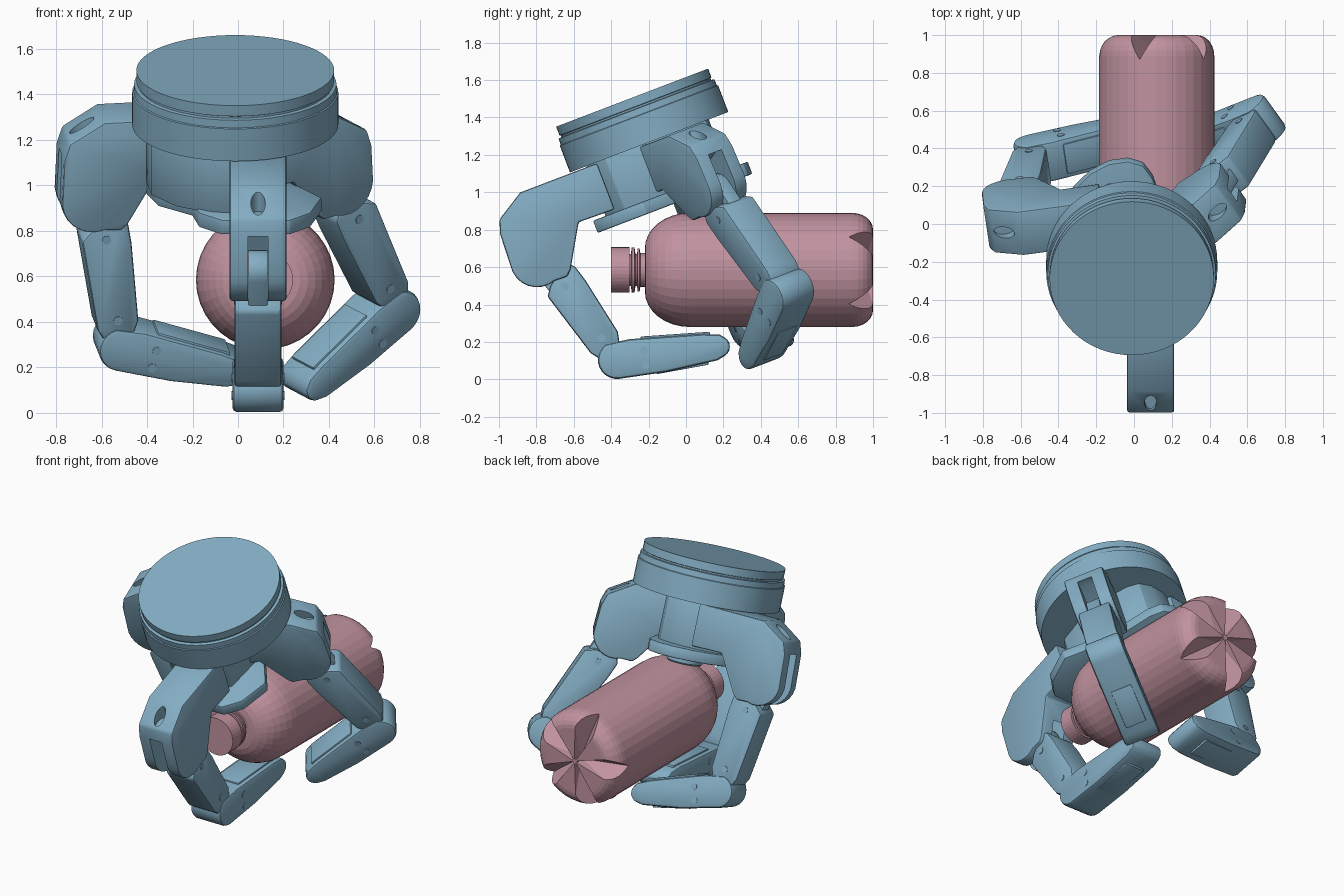
import bpy, bmesh, math
from mathutils import Matrix, Vector

if "Cube" in bpy.data.objects:
    bpy.data.objects.remove(bpy.data.objects["Cube"])

def material(name, col):
    m = bpy.data.materials.new(name)
    m.diffuse_color = col
    m.use_nodes = True
    m.node_tree.nodes["Principled BSDF"].inputs["Base Color"].default_value = m.diffuse_color
    return m

BLUE = material("blue_metal", (0.23, 0.42, 0.55, 1))
PINK = material("pink_plastic", (0.53, 0.29, 0.35, 1))

def finish(name, bm, mat, matrix=Matrix(), bevel=0.0, segs=2, smooth=True):
    bmesh.ops.recalc_face_normals(bm, faces=bm.faces)
    if bevel:
        edges = [e for e in bm.edges if e.calc_face_angle(0) > math.radians(35)]
        bmesh.ops.bevel(bm, geom=edges, offset=bevel, segments=segs, profile=0.5,
                        affect='EDGES', clamp_overlap=True)
    me = bpy.data.meshes.new(name)
    bm.to_mesh(me)
    bm.free()
    ob = bpy.data.objects.new(name, me)
    bpy.context.collection.objects.link(ob)
    ob.matrix_world = matrix
    me.materials.append(mat)
    if smooth:
        me.shade_smooth()
        me.set_sharp_from_angle(angle=math.radians(30))
    return ob

def prism(name, pts, width, matrix, bevel=0.0, mat=BLUE):
    """Extrude an (x, z) profile along y, centred on y = 0."""
    bm = bmesh.new()
    base = bm.faces.new([bm.verts.new((x, -width / 2, z)) for x, z in pts])
    new = bmesh.ops.extrude_face_region(bm, geom=[base])["geom"]
    bmesh.ops.translate(bm, vec=(0, width, 0),
                        verts=[v for v in new if isinstance(v, bmesh.types.BMVert)])
    return finish(name, bm, mat, matrix, bevel)

def lathe(name, prof, n, matrix, mat, smooth=True):
    """Spin a (radius, z) profile about z, capping both ends."""
    bm = bmesh.new()
    rings = [[bm.verts.new((r * math.cos(k * math.tau / n), r * math.sin(k * math.tau / n), z))
              for k in range(n)] for r, z in prof]
    for a, b in zip(rings, rings[1:]):
        for k in range(n):
            bm.faces.new((a[k], a[(k + 1) % n], b[(k + 1) % n], b[k]))
    bm.faces.new(rings[0])
    bm.faces.new(rings[-1])
    return finish(name, bm, mat, matrix, smooth=smooth)

def cut(ob, cutters, smooth=True):
    """Subtract the cutters one by one, bake the result and remove them."""
    for c in cutters:
        c.hide_render = True
        md = ob.modifiers.new("cut", 'BOOLEAN')
        md.operation, md.object, md.solver = 'DIFFERENCE', c, 'EXACT'
        bpy.context.view_layer.update()
        me = bpy.data.meshes.new_from_object(ob.evaluated_get(bpy.context.evaluated_depsgraph_get()))
        ob.modifiers.clear()
        ob.data = me
        bpy.data.objects.remove(c)
    if smooth:
        me.set_sharp_from_angle(angle=math.radians(30))

def arc(cx, cy, r, a0, a1, n):
    return [(cx + r * math.cos(math.radians(a0 + (a1 - a0) * i / n)),
             cy + r * math.sin(math.radians(a0 + (a1 - a0) * i / n))) for i in range(n + 1)]

# Palm frame: origin at the middle of the mounting disc's top, tilted forward
PALM = Matrix.Translation((-0.012, -0.288, 1.506)) @ Matrix.Rotation(math.radians(20.9), 4, 'X')

# Mounting disc
lathe("mounting_disc", [(0.435, 0), (0.435, -0.05), (0.428, -0.053), (0.428, -0.062), (0.445, -0.065),
                        (0.447, -0.10), (0.453, -0.103), (0.453, -0.255)], 64, PALM, BLUE)

def plan(name, pts, top, bottom, bevel):
    """Flat plate from an (x, y) outline in the palm frame."""
    m = PALM @ Matrix.Translation((0, 0, (top + bottom) / 2)) @ Matrix.Rotation(math.radians(90), 4, 'X')
    prism(name, [(x, -y) for x, y in pts], abs(top - bottom), m, bevel)

# Palm hub and palm plate below it
back = [(0.16, 0.22), (0.11, 0.36), (0.06, 0.43), (-0.02, 0.455), (-0.12, 0.44), (-0.22, 0.385),
        (-0.31, 0.29), (-0.37, 0.18), (-0.39, 0.06)]
plan("palm_hub", [(x, y * 0.75) for x, y in back] + [(-0.37, -0.1), (-0.26, -0.24), (-0.1, -0.33), (0.1, -0.36),
     (0.2, -0.25), (0.22, 0.02)], -0.24, -0.55, 0.006)
plan("palm_plate", back + [(-0.34, -0.08), (-0.19, -0.2), (-0.16, -0.34), (-0.06, -0.43), (0.24, -0.43),
                           (0.33, -0.34), (0.38, -0.15), (0.23, 0.06)], -0.54, -0.61, 0.008)
lathe("palm_sensor", [(0.11, -0.5), (0.11, -0.655), (0.10, -0.665)], 32,
      PALM @ Matrix.Translation((-0.03, 0.14, 0)), BLUE)

def along(p, q, pts):
    """Map (distance along p-q, outward offset) pairs to the finger plane."""
    a = (q - p).normalized()
    n = Vector((-a.y, a.x))
    return [tuple(p + a * s + n * t) for s, t in pts]

def finger(name, origin, yaw, j1, j2, tip, drop=-0.63):
    m = PALM @ Matrix.Translation((*origin, 0)) @ Matrix.Rotation(math.radians(yaw), 4, 'Z')
    j1, j2, tip = Vector(j1), Vector(j2), Vector(tip)
    # Knuckle housing, with a slot for the link and an oval hole in the chamfer
    knuckle = prism(name + "_knuckle",
                    [(0.3, -0.26), (0.74, -0.26), (0.895, -0.355), (0.92, -0.43)]
                    + arc(0.785, drop, 0.145, 10, -110, 8) + [(0.665, drop - 0.14), (0.635, drop - 0.11),
                    (0.505, -0.52), (0.3, -0.525)], 0.25, m, 0.012)
    slot = prism("slot_cutter", [(0.86, -0.43), (1.0, -0.43), (1.0, -0.9), (0.5, -0.9), (0.6, -0.53)], 0.09, m)
    hole = lathe("hole_cutter", [(0.032, -0.06), (0.032, 0.1)], 20,
                 m @ Matrix.Translation((0.825, 0, -0.31)) @ Matrix.Diagonal((1.7, 1, 1, 1)), BLUE)
    cut(knuckle, [slot, hole])
    # Proximal link with its tongue
    L = (j2 - j1).length
    prism(name + "_link_tongue", along(j1, j2, arc(0, 0, 0.09, 90, 270, 10) + [(L, -0.06), (L, 0.06)]), 0.085, m, 0.006)
    prism(name + "_proximal_link", along(j1, j2, [(0.15, 0.108), (0.11, 0.06), (0.06, -0.07), (0.1, -0.105),
          (0.2, -0.108), (L - 0.12, -0.09), (L - 0.05, -0.055), (L - 0.05, 0.07), (L - 0.11, 0.095)]), 0.205, m, 0.014)
    # Fingertip link, tapering from a round joint
    T = (tip - j2).length
    prism(name + "_fingertip", along(j2, tip, arc(0, 0, 0.103, 90, 240, 10) + [(0.08, -0.1), (T - 0.14, -0.075),
          (T - 0.05, -0.06), (T - 0.01, -0.03), (T, 0.01), (T - 0.02, 0.05), (T - 0.08, 0.075), (0.25, 0.1)]),
          0.225, m, 0.025)
    prism(name + "_finger_pad", along(j2, tip, [(0.14, -0.08), (0.14, -0.106), (T - 0.1, -0.082), (T - 0.1, -0.05)]),
          0.17, m, 0.006)
    prism(name + "_back_cover", along(j2, tip, [(0.2, 0.08), (0.2, 0.105), (T - 0.13, 0.092), (T - 0.13, 0.06)]),
          0.13, m, 0.004)
    # Screw heads on both sides
    for (p, q, s, t, w) in ((j1, j2, 0.16, 0.0, 0.213), (j1, j2, L - 0.14, 0.0, 0.213),
                            (j2, tip, 0.15, 0.05, 0.231), (j2, tip, 0.15, -0.03, 0.231)):
        c = along(p, q, [(s, t)])[0]
        prism(name + "_screw", arc(*c, 0.02, 0, 330, 11), w, m)

finger("front_finger", (0.10, 0.0), -90, (0.735, -0.66), (0.575, -1.28), (-0.02, -1.42))
finger("left_finger", (0.142, 0.256), 188, (0.75, -0.66), (0.66, -1.34), (0.10, -1.49))
finger("right_finger", (-0.23, -0.205), 34, (0.80, -0.63), (1.09, -1.265), (0.585, -1.55), -0.59)

# Bottle lying along y
BOTTLE = Matrix.Translation((0.12, 0, 0.585)) @ Matrix.Rotation(math.radians(-90), 4, 'X')
shoulder = [(0.115 + 0.19 * math.sin(a), 0.02 - 0.24 * math.cos(a)) for a in [i * math.pi / 16 for i in range(9)]]
foot = [(0.215 + 0.09 * math.cos(a), 0.89 + 0.11 * math.sin(a)) for a in [i * math.pi / 12 for i in range(7)]]
bottle = lathe("bottle", [(0.085, -0.32), (0.085, -0.295), (0.12, -0.29), (0.12, -0.275), (0.085, -0.27),
                          (0.085, -0.262), (0.115, -0.258), (0.115, -0.248), (0.09, -0.244), (0.09, -0.215)]
               + shoulder + foot, 36, BOTTLE, PINK, smooth=False)
lathe("bottle_cap", [(0.122, -0.40), (0.122, -0.302)], 36, BOTTLE, PINK, smooth=False)

# Five V grooves in the bottle base: each a wedge with a sloping keel
cutters = []
for k in range(5):
    bm = bmesh.new()
    v = [bm.verts.new(co) for co in ((0.016, 0, 0.94), (0.016, 0.01, 1.04), (0.016, -0.01, 1.04),
                                     (0.35, 0, 0.86), (0.35, 0.11, 1.04), (0.35, -0.11, 1.04))]
    for f in ((0, 1, 2), (3, 5, 4), (0, 3, 4, 1), (0, 2, 5, 3), (1, 4, 5, 2)):
        bm.faces.new([v[i] for i in f])
    bmesh.ops.triangulate(bm, faces=bm.faces[:])
    turn = Matrix.Rotation(math.radians(-35.3 - 72 * k), 4, 'Z')
    cutters.append(finish("groove_cutter", bm, PINK, BOTTLE @ turn, smooth=False))
cut(bottle, cutters, smooth=False)
